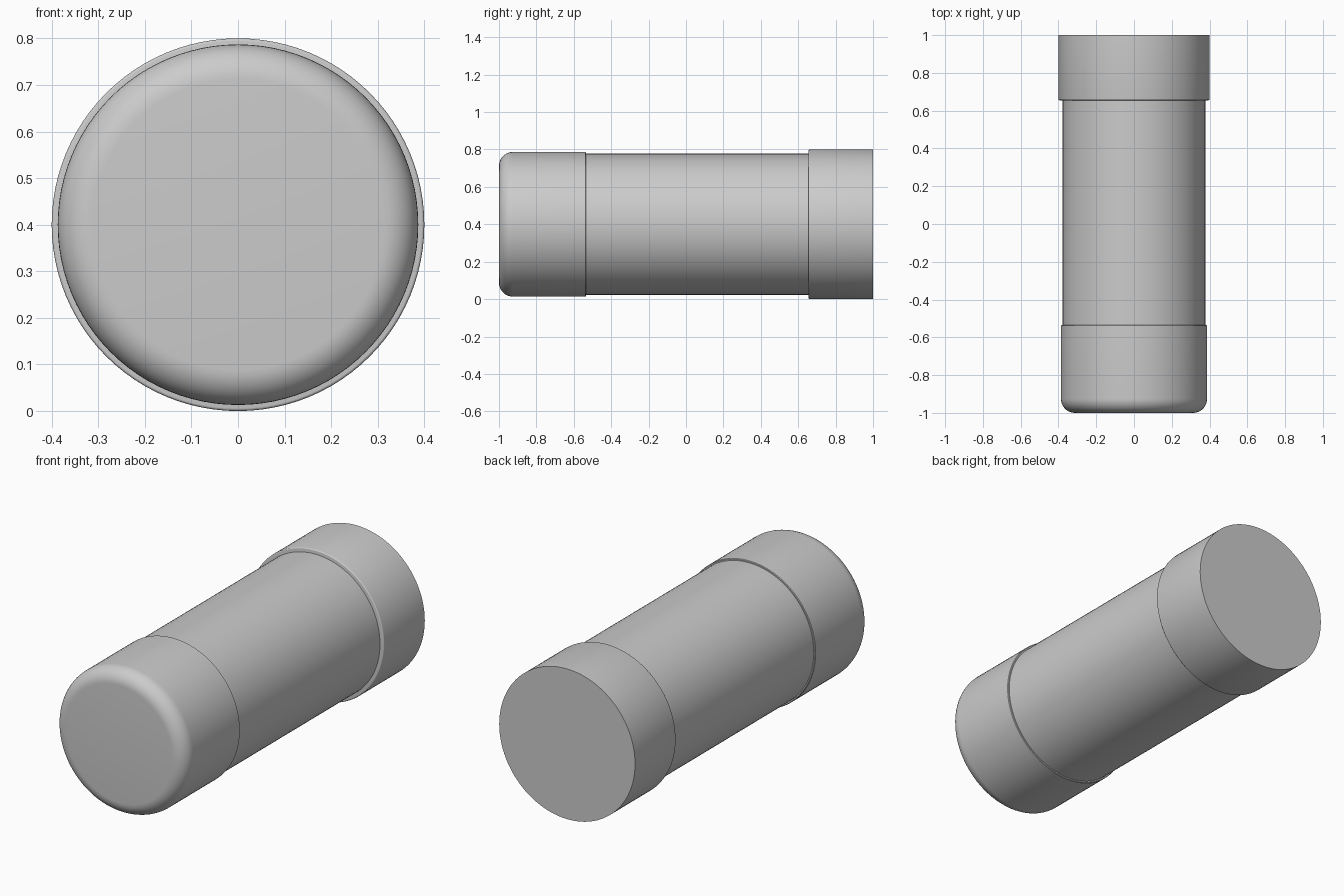
import bpy
import bmesh
import math

SIDES = 96
AXIS_Z = 0.4

old = bpy.data.objects.get("Cube")
if old:
    bpy.data.objects.remove(old, do_unlink=True)

grey = bpy.data.materials.new("plain grey")
grey.use_nodes = True
colour = (0.6, 0.6, 0.6, 1)
grey.diffuse_color = colour
grey.node_tree.nodes["Principled BSDF"].inputs["Base Color"].default_value = colour


def turned_part(name, profile):
    """Lathe a (radius, y) profile about the long axis and close both ends."""
    bm = bmesh.new()
    rings = []
    for radius, y in profile:
        angles = [math.tau * i / SIDES for i in range(SIDES)]
        rings.append([bm.verts.new((radius * math.cos(a), y, radius * math.sin(a)))
                      for a in angles])
    for a, b in zip(rings, rings[1:]):
        for i in range(SIDES):
            j = (i + 1) % SIDES
            bm.faces.new((a[i], a[j], b[j], b[i]))
    bm.faces.new(rings[0])
    bm.faces.new(rings[-1])
    bmesh.ops.recalc_face_normals(bm, faces=bm.faces)
    mesh = bpy.data.meshes.new(name)
    bm.to_mesh(mesh)
    bm.free()
    mesh.materials.append(grey)
    part = bpy.data.objects.new(name, mesh)
    part.location.z = AXIS_Z
    bpy.context.collection.objects.link(part)
    bpy.ops.object.select_all(action="DESELECT")
    part.select_set(True)
    bpy.context.view_layer.objects.active = part
    bpy.ops.object.shade_smooth_by_angle(angle=math.radians(30))
    return part


def rounded_front(radius, y, fillet, steps):
    """Profile of a front edge rounded by a quarter circle."""
    turns = [math.pi / 2 * i / steps for i in range(steps + 1)]
    return [(radius - fillet + fillet * math.sin(t), y + fillet - fillet * math.cos(t))
            for t in turns]


# Main barrel, running inside both collars
turned_part("barrel", [(0.378, -0.6), (0.378, 0.7)])

# Front cap with a rounded rim and a fine rounded back edge
turned_part("front_cap", rounded_front(0.387, -1, 0.075, 10)
            + [(0.387, -0.538), (0.384, -0.535)])

# Wider rear collar with a slightly softened front edge
turned_part("rear_collar", rounded_front(0.4, 0.655, 0.006, 4) + [(0.4, 1)])
